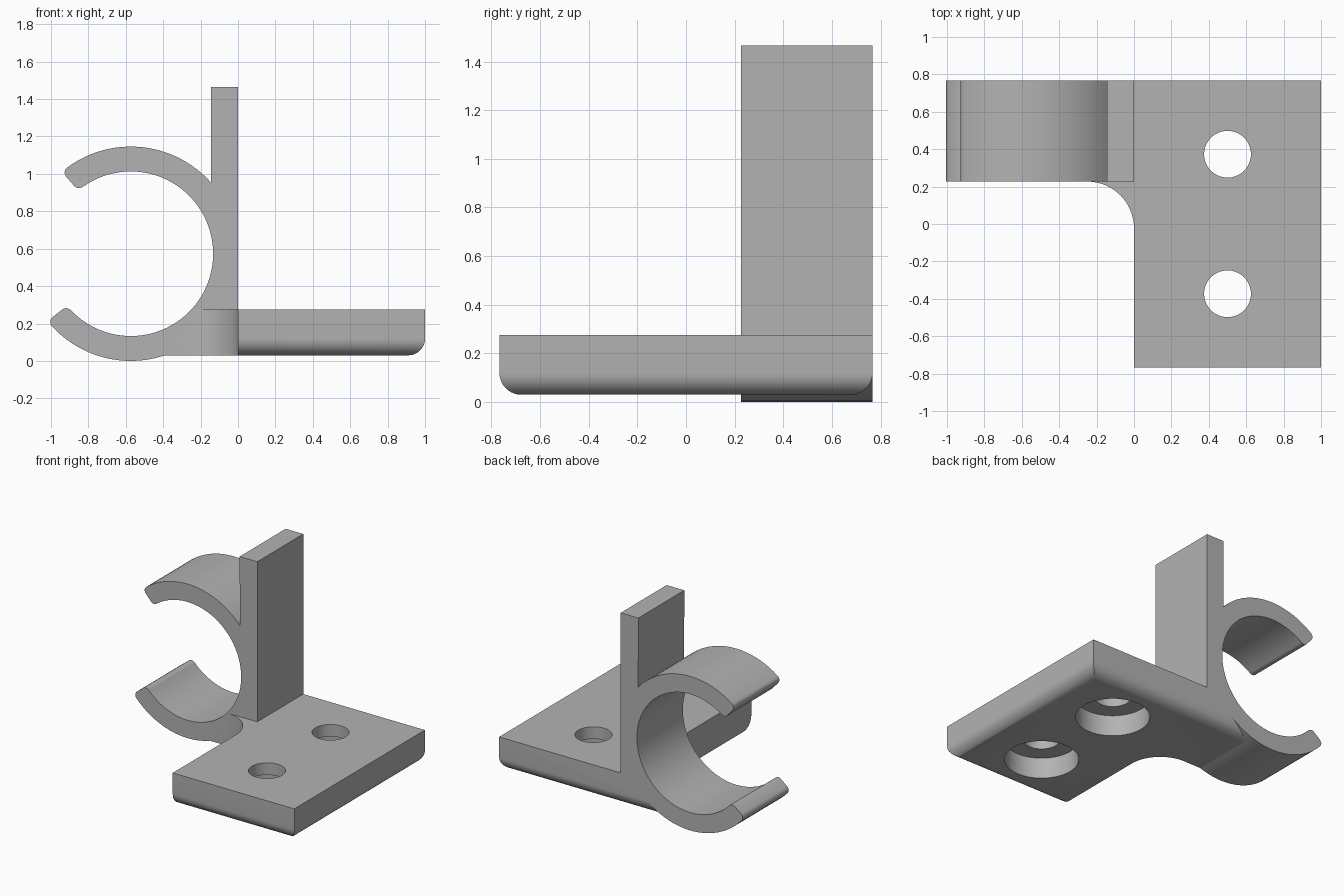
import bpy, bmesh
from math import sin, cos, radians, pi
from mathutils import Vector

cube = bpy.data.objects.get("Cube")
if cube:
    bpy.data.objects.remove(cube, do_unlink=True)

BACK, CLIP_FRONT = 0.767, 0.227      # depth range of the clip
BASE_Z, BASE_TOP = 0.03, 0.275       # mounting base heights
CX, CZ, R_OUT, R_IN = -0.573, 0.573, 0.573, 0.44
UPRIGHT_X = -0.145

grey = bpy.data.materials.new("light grey")
grey.use_nodes = True
GREY = (0.45, 0.45, 0.45, 1)
grey.diffuse_color = GREY
grey.node_tree.nodes["Principled BSDF"].inputs["Base Color"].default_value = GREY


def prism(name, points, direction, round_rule=None, radius=0.0):
    """Extrude a closed outline; optionally round edges picked by a rule."""
    bm = bmesh.new()
    face = bm.faces.new([bm.verts.new(p) for p in points])
    out = bmesh.ops.extrude_face_region(bm, geom=[face], use_keep_orig=True)
    moved = [v for v in out["geom"] if isinstance(v, bmesh.types.BMVert)]
    bmesh.ops.translate(bm, verts=moved, vec=Vector(direction))
    bmesh.ops.recalc_face_normals(bm, faces=bm.faces[:])
    if round_rule:
        edges = [e for e in bm.edges if round_rule(e)]
        bmesh.ops.bevel(bm, geom=edges, offset=radius, segments=10,
                        profile=0.5, affect='EDGES')
    mesh = bpy.data.meshes.new(name)
    bm.to_mesh(mesh)
    bm.free()
    mesh.materials.append(grey)
    obj = bpy.data.objects.new(name, mesh)
    bpy.context.collection.objects.link(obj)
    return obj


def circle(x, y, r, n=64):
    return [(x + r * cos(2 * pi * i / n), y + r * sin(2 * pi * i / n)) for i in range(n)]


def ring_point(r, angle):
    return (CX + r * cos(angle), CZ + r * sin(angle))


def arc(r, start, end, n):
    a, b = radians(start), radians(end)
    return [ring_point(r, a + (b - a) * i / n) for i in range(n + 1)]


def combine(target, other, operation):
    mod = target.modifiers.new("combine", 'BOOLEAN')
    mod.operation, mod.solver, mod.object = operation, 'EXACT', other
    bpy.context.view_layer.objects.active = target
    bpy.ops.object.modifier_apply(modifier=mod.name)
    bpy.data.objects.remove(other, do_unlink=True)


# Mounting base: L-shaped plan with a concave corner, lower edges rounded
FILLET = 0.25
plan = [(0, -BACK), (1, -BACK), (1, BACK), (-0.4, BACK), (-0.4, CLIP_FRONT)]
for i in range(17):
    t = pi / 2 * (1 - i / 16)
    plan.append((-FILLET + FILLET * cos(t), CLIP_FRONT - FILLET + FILLET * sin(t)))


def lower_outer_edge(e):
    a, b = (v.co for v in e.verts)
    low = max(a.z, b.z) < BASE_Z + 0.01
    on_side = min(a.x, b.x) > 0.99
    on_end = abs(a.y - b.y) < 0.01 and abs(a.y) > BACK - 0.01
    return low and (on_side or on_end)


bracket = prism("clip_bracket", [(x, y, BASE_Z) for x, y in plan],
                (0, 0, BASE_TOP - BASE_Z), lower_outer_edge, 0.09)


# Open ring with rounded tips, joined to the upright plate
def tip(end, sign):
    """Rounded tip from the outer wall to the inner wall."""
    c, pts = 0.035, []
    for k in range(13):
        t = pi / 2 * (k % 7) / 6 if k < 7 else pi / 2 * (k - 6) / 6
        if k < 7:
            r, back = R_OUT - c + c * cos(t), c * (1 - sin(t))
        else:
            r, back = R_IN + c - c * sin(t), c * (1 - cos(t))
        pts.append(ring_point(r, radians(end) - sign * back / r))
    return pts


JOIN = 41.5
UP_END, LOW_END = 130, -141
low_z = ring_point(R_OUT, radians(-JOIN))[1]
profile = arc(R_OUT, UP_END - 4, JOIN, 24)
profile += [(UPRIGHT_X, 1.465), (0, 1.465), (0, low_z)]
profile += arc(R_OUT, -JOIN, LOW_END + 4, 28)
profile += tip(LOW_END, -1)
profile += arc(R_IN, LOW_END + 5, UP_END - 5, 72)
profile += reversed(tip(UP_END, 1))
clip = prism("ring_and_upright", [(x, CLIP_FRONT, z) for x, z in profile],
             (0, BACK - CLIP_FRONT, 0))

# Clear the bore out of the base, then join the clip to it
bore = prism("bore_cutter", [(x, -0.1, z) for x, z in circle(CX, CZ, R_IN + 0.002, 96)],
             (0, 1, 0))
combine(bracket, bore, 'DIFFERENCE')
combine(bracket, clip, 'UNION')

# Two screw holes, counterbored from below
for y in (-0.373, 0.373):
    for r, bottom, height in ((0.125, 0, 0.5), (0.25, -0.1, 0.285)):
        cutter = prism("hole_cutter", [(px, py, bottom) for px, py in circle(0.5, y, r)],
                       (0, 0, height))
        combine(bracket, cutter, 'DIFFERENCE')

bpy.ops.object.select_all(action='DESELECT')
bracket.select_set(True)
bpy.context.view_layer.objects.active = bracket
bpy.ops.object.shade_smooth_by_angle(angle=radians(30))
